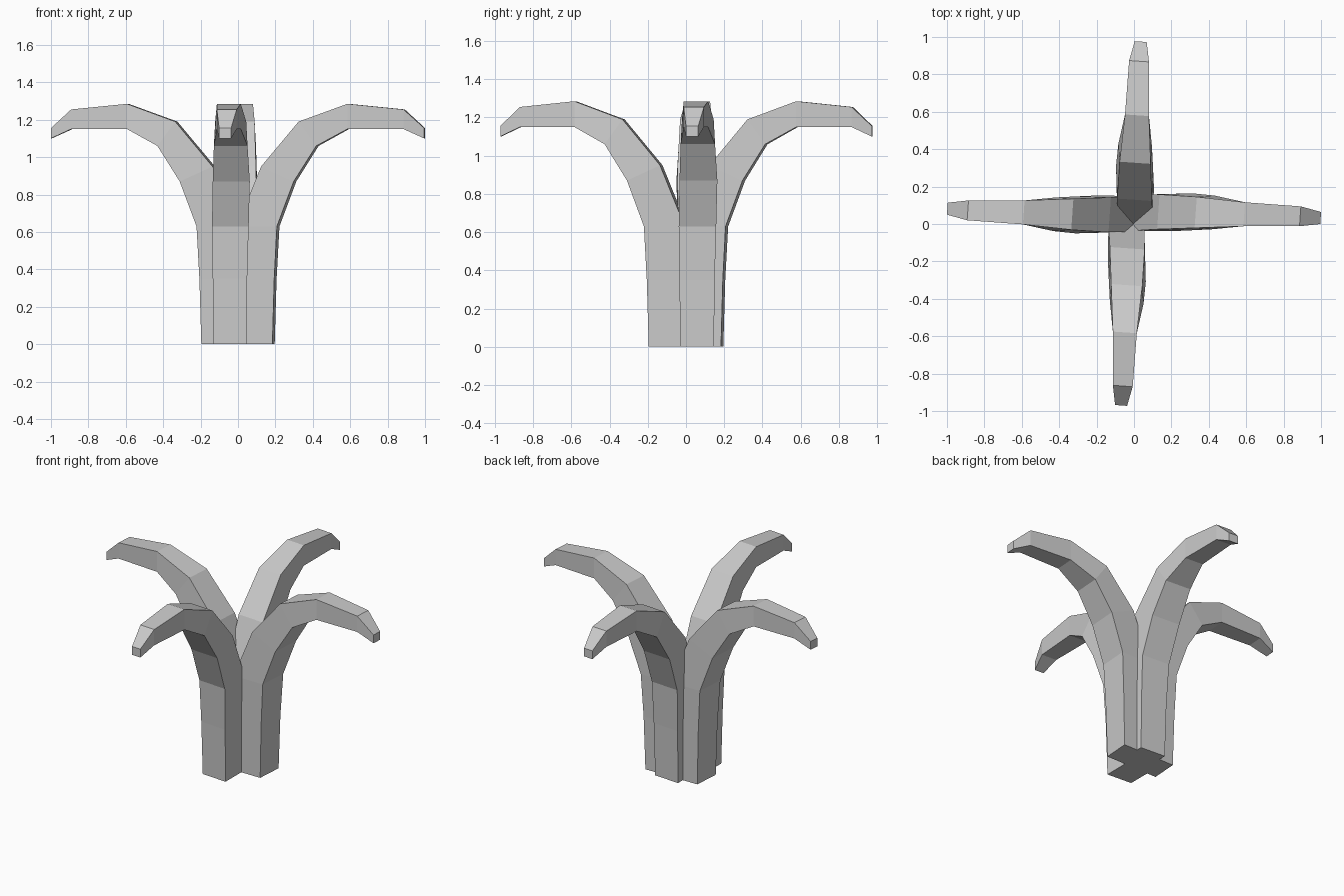
import bpy, bmesh, math
from mathutils import Vector

if "Cube" in bpy.data.objects:
    bpy.data.objects.remove(bpy.data.objects["Cube"])

grey = bpy.data.materials.new("plain grey")
grey.diffuse_color = (0.6, 0.6, 0.6, 1)
grey.use_nodes = True
grey.node_tree.nodes["Principled BSDF"].inputs["Base Color"].default_value = grey.diffuse_color

# Stations: underside reach, z; upper reach, z; sideways drift; half width below, above
STATIONS = [
    (0.19, 0.00, -0.01, 0.00, 0.010, 0.088, 0.088),
    (0.20, 0.35, -0.01, 0.35, 0.010, 0.092, 0.092),
    (0.215, 0.63, 0.00, 0.63, 0.008, 0.098, 0.096),
    (0.305, 0.87, 0.13, 0.95, 0.003, 0.099, 0.093),
    (0.425, 1.06, 0.33, 1.19, 0.006, 0.090, 0.083),
    (0.59, 1.15, 0.59, 1.285, 0.016, 0.064, 0.064),
    (0.89, 1.15, 0.89, 1.255, 0.027, 0.053, 0.053),
    (1.00, 1.10, 1.00, 1.155, 0.036, 0.032, 0.032),
]
YAW = 0.07  # slight twist of every cross-section


def make_arm(name, out, side, shift, tip):
    """Four-sided curved arm growing along `out`, offset along `side`."""
    out, side = Vector(out), Vector(side)
    bm = bmesh.new()
    rings = []
    for r0, z0, r1, z1, drift, w0, w1 in STATIONS:
        ring = []
        for r, z, w in ((r0, z0, -w0), (r0, z0, w0), (r1, z1, w1), (r1, z1, -w1)):
            reach = r * (1 + (tip - 1) * r) - w * YAW
            p = out * reach + side * (drift + shift + w)
            ring.append(bm.verts.new((p.x, p.y, z)))
        rings.append(ring)
    for a, b in zip(rings, rings[1:]):
        for i in range(4):
            j = (i + 1) % 4
            bm.faces.new((a[i], a[j], b[j], b[i]))
    bm.faces.new(rings[0])
    bm.faces.new(rings[-1])
    bmesh.ops.recalc_face_normals(bm, faces=bm.faces)
    mesh = bpy.data.meshes.new(name)
    bm.to_mesh(mesh)
    bm.free()
    mesh.materials.append(grey)
    obj = bpy.data.objects.new(name, mesh)
    bpy.context.collection.objects.link(obj)


# Four arms in a cross, each turned a quarter from the last
make_arm("back_arm", (0, 1, 0), (1, 0, 0), 0.000, 0.975)
make_arm("front_arm", (0, -1, 0), (-1, 0, 0), 0.033, 0.970)
make_arm("right_arm", (1, 0, 0), (0, -1, 0), -0.068, 0.998)
make_arm("left_arm", (-1, 0, 0), (0, 1, 0), 0.046, 0.998)
